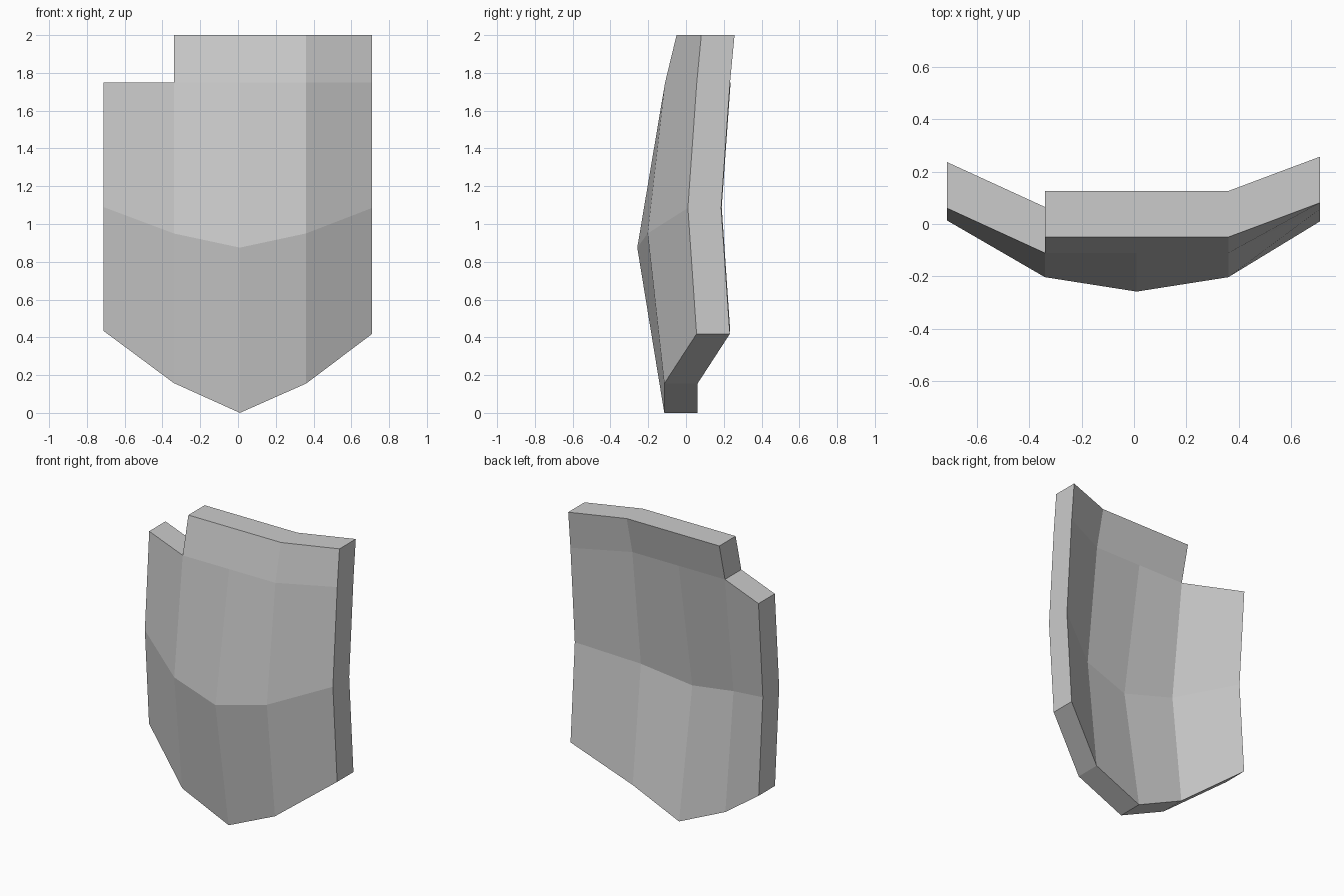
import bpy, bmesh

if "Cube" in bpy.data.objects:
    bpy.data.objects.remove(bpy.data.objects["Cube"])

# Plain grey
grey = bpy.data.materials.new("grey")
grey.diffuse_color = (0.6, 0.6, 0.6, 1)
grey.use_nodes = True
grey.node_tree.nodes["Principled BSDF"].inputs["Base Color"].default_value = grey.diffuse_color

XS = [-0.713, -0.34, 0.01, 0.36, 0.71]
THICK = 0.176
# Rows from bottom to top: (depth y, height z) for each column
ROWS = [
    [(0.058, 0.435), (-0.115, 0.158), (-0.115, 0.0), (-0.115, 0.155), (0.056, 0.418)],
    [(0.013, 1.09), (-0.203, 0.95), (-0.258, 0.875), (-0.203, 0.95), (0.01, 1.085)],
    [(0.06, 1.748), (-0.111, 1.748), (-0.111, 1.748), (-0.111, 1.748), (0.057, 1.748)],
    [None, (-0.05, 2.0), (-0.05, 2.0), (-0.05, 2.0), (0.081, 2.0)],
]

# Curved front sheet, with the upper corner left out
bm = bmesh.new()
grid = [[bm.verts.new((x, *p)) if p else None for x, p in zip(XS, row)] for row in ROWS]
for low, high in zip(grid, grid[1:]):
    for i in range(4):
        quad = (low[i], low[i + 1], high[i + 1], high[i])
        if None not in quad:
            bm.faces.new(quad)

# Even thickness straight back
front = bm.faces[:]
ext = bmesh.ops.extrude_face_region(bm, geom=front, use_keep_orig=True)
back = [g for g in ext["geom"] if isinstance(g, bmesh.types.BMVert)]
bmesh.ops.translate(bm, verts=back, vec=(0, THICK, 0))
bmesh.ops.recalc_face_normals(bm, faces=bm.faces[:])

mesh = bpy.data.meshes.new("curved_plate")
bm.to_mesh(mesh)
bm.free()
mesh.materials.append(grey)
plate = bpy.data.objects.new("curved_plate", mesh)
bpy.context.collection.objects.link(plate)
